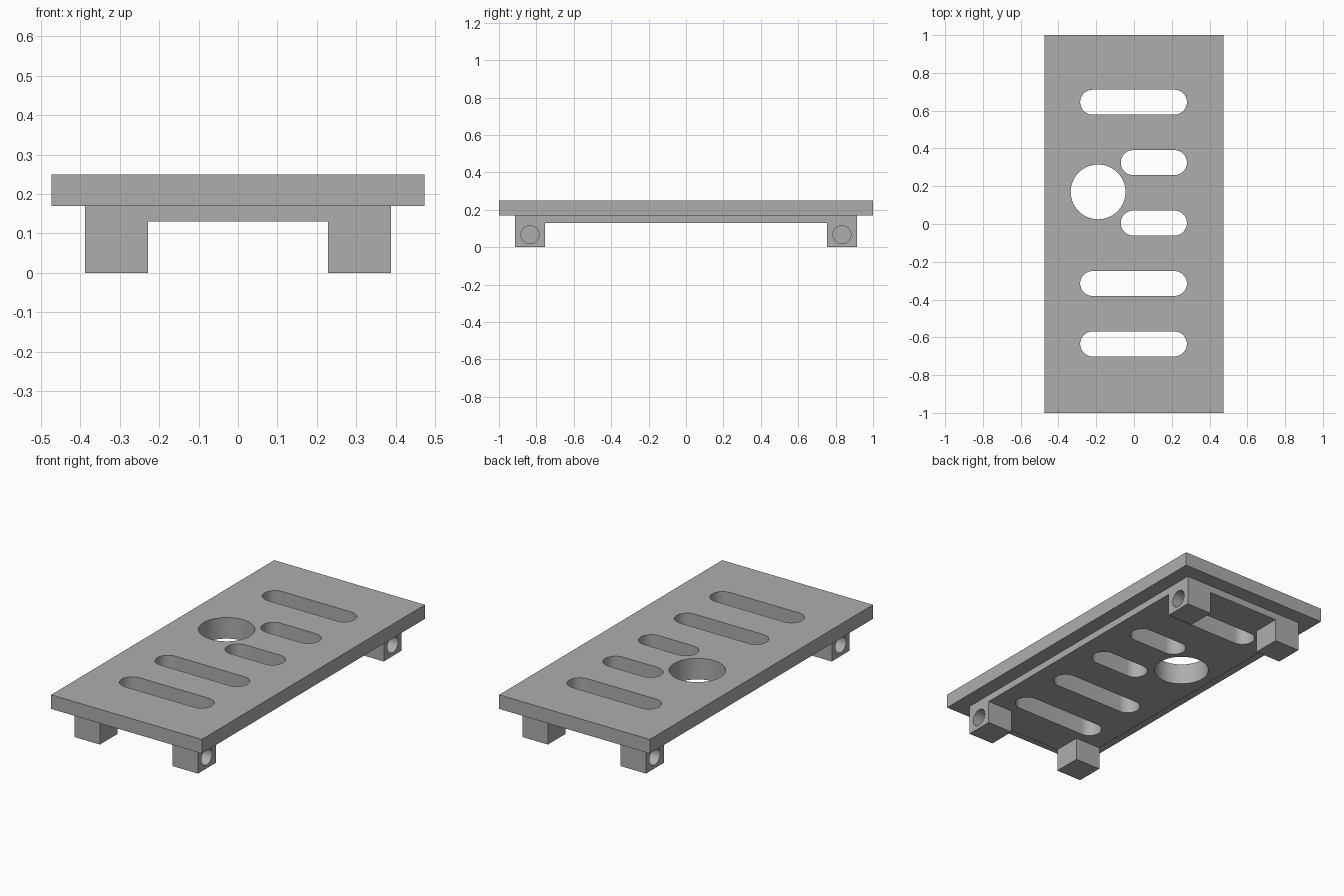
import bpy, bmesh
from math import pi, sin, cos, radians
from mathutils import Matrix, Vector

cube = bpy.data.objects.get("Cube")
if cube:
    bpy.data.objects.remove(cube, do_unlink=True)

grey = bpy.data.materials.new("plain grey")
grey.use_nodes = True
GREY = (0.42, 0.42, 0.42, 1)
grey.diffuse_color = GREY
grey.node_tree.nodes["Principled BSDF"].inputs["Base Color"].default_value = GREY

DECK_Z, TOP_Z, TRAY_Z = 0.17, 0.25, 0.13
TRAY_X, TRAY_Y, FOOT = 0.388, 0.913, 0.16


def finish(bm, name):
    bmesh.ops.recalc_face_normals(bm, faces=bm.faces)
    mesh = bpy.data.meshes.new(name)
    bm.to_mesh(mesh)
    bm.free()
    obj = bpy.data.objects.new(name, mesh)
    bpy.context.collection.objects.link(obj)
    mesh.materials.append(grey)
    return obj


def box(half_x, half_y, z0, z1):
    bm = bmesh.new()
    bmesh.ops.create_cube(bm, size=1, matrix=Matrix.Translation((0, 0, (z0 + z1) / 2))
                          @ Matrix.Diagonal((2 * half_x, 2 * half_y, z1 - z0, 1)))
    return bm


def slot_cutter(bm, x0, x1, y, r, steps=24):
    """Upright prism with rounded ends; a full cylinder when x1 - x0 == 2r."""
    pts = []
    for cx, start in ((x1 - r, -pi / 2), (x0 + r, pi / 2)):
        for i in range(steps + 1):
            a = start + pi * i / steps
            pts.append((cx + r * cos(a), y + r * sin(a), 0.05))
    verts = [bm.verts.new(p) for p in pts]
    bmesh.ops.remove_doubles(bm, verts=verts, dist=1e-5)
    face = bm.faces.new([v for v in verts if v.is_valid])
    ext = bmesh.ops.extrude_face_region(bm, geom=[face], use_keep_orig=True)
    bmesh.ops.translate(bm, vec=(0, 0, 0.3),
                        verts=[g for g in ext["geom"] if isinstance(g, bmesh.types.BMVert)])


def cut(obj, cutter):
    mod = obj.modifiers.new("openings", "BOOLEAN")
    mod.operation, mod.solver, mod.object = "DIFFERENCE", "EXACT", cutter
    graph = bpy.context.evaluated_depsgraph_get()
    mesh = bpy.data.meshes.new_from_object(obj.evaluated_get(graph))
    obj.modifiers.clear()
    obj.data = mesh


# Top deck
deck = finish(box(0.473, 1.0, DECK_Z, TOP_Z), "deck")

# Under tray, with the four corner feet drawn down from its underside
bm = box(TRAY_X, TRAY_Y, TRAY_Z, DECK_Z)
for axis, edge in ((0, TRAY_X - FOOT), (1, TRAY_Y - FOOT)):
    for side in (-1, 1):
        co, no = Vector(), Vector()
        co[axis], no[axis] = side * edge, 1
        bmesh.ops.bisect_plane(bm, geom=bm.verts[:] + bm.edges[:] + bm.faces[:],
                               plane_co=co, plane_no=no)
bm.normal_update()
corners = []
for f in bm.faces:
    c = f.calc_center_median()
    if f.normal.z < -0.9 and abs(c.x) > TRAY_X - FOOT and abs(c.y) > TRAY_Y - FOOT:
        corners.append(f)
feet = bmesh.ops.extrude_discrete_faces(bm, faces=corners)["faces"]
bmesh.ops.translate(bm, vec=(0, 0, -TRAY_Z), verts=[v for f in feet for v in f.verts])
bmesh.ops.dissolve_limit(bm, angle_limit=0.01, verts=bm.verts[:], edges=bm.edges[:])
tray = finish(bm, "tray_with_feet")

# Slots and the round cup opening, through deck and tray
bm = bmesh.new()
for i in range(5):
    y = 0.645 - 0.32 * i
    slot_cutter(bm, -0.07 if i in (1, 2) else -0.285, 0.28, y, 0.066)
slot_cutter(bm, -0.335, -0.045, 0.17, 0.145, 40)
openings = finish(bm, "openings_cutter")

# Blind round sockets in the outer side of each foot
bm = bmesh.new()
for sx in (-1, 1):
    for sy in (-1, 1):
        place = Matrix.Translation((sx * TRAY_X, sy * 0.834, 0.067))
        bmesh.ops.create_cone(bm, cap_ends=True, segments=48, radius1=0.048, radius2=0.048,
                              depth=0.24, matrix=place @ Matrix.Rotation(pi / 2, 4, "Y"))
sockets = finish(bm, "sockets_cutter")

cut(deck, openings)
cut(tray, openings)
cut(tray, sockets)
for cutter in (openings, sockets):
    bpy.data.objects.remove(cutter, do_unlink=True)

# Smooth round walls, sharp edges
bpy.ops.object.select_all(action="DESELECT")
for obj in (deck, tray):
    obj.select_set(True)
bpy.context.view_layer.objects.active = deck
bpy.ops.object.shade_smooth_by_angle(angle=radians(30))
